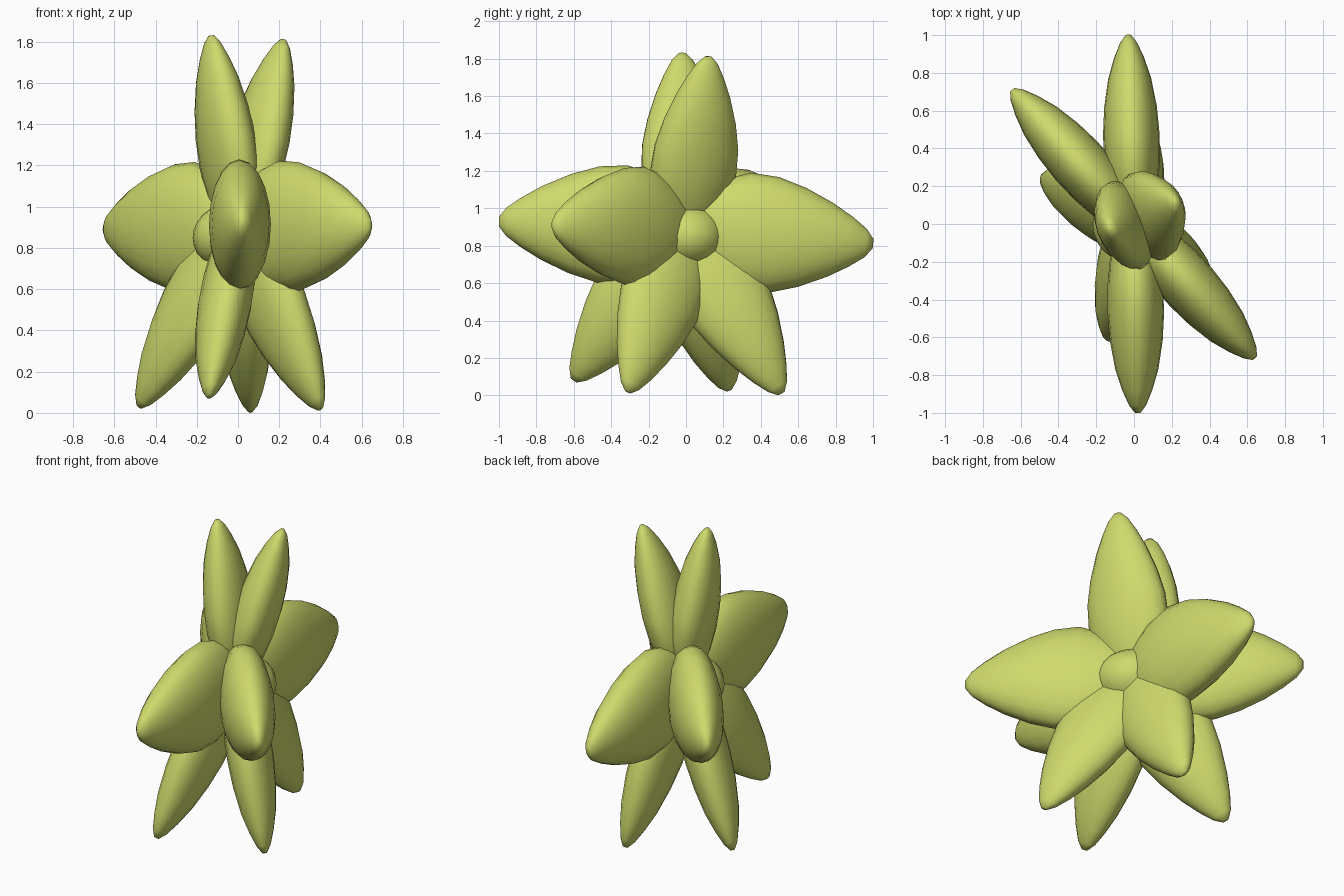
import bpy, bmesh, math
from mathutils import Vector

if "Cube" in bpy.data.objects:
    bpy.data.objects.remove(bpy.data.objects["Cube"])

leaf = bpy.data.materials.new("petal_green")
leaf.diffuse_color = (0.62, 0.70, 0.15, 1)
leaf.use_nodes = True
leaf.node_tree.nodes["Principled BSDF"].inputs["Base Color"].default_value = leaf.diffuse_color

CENTRE = Vector((0, 0, 0.90))
# position along petal, relative width, relative thickness
PROFILE = [(0, .45, .5), (.08, .64, .7), (.18, .85, .87), (.32, 1, .98), (.47, .97, 1),
           (.62, .83, .93), (.77, .62, .76), (.88, .42, .53), (.96, .24, .30), (1, .08, .10)]
SIDES = 20


def finish(bm, name):
    bmesh.ops.recalc_face_normals(bm, faces=bm.faces)
    for f in bm.faces:
        f.smooth = True
    mesh = bpy.data.meshes.new(name)
    bm.to_mesh(mesh)
    bm.free()
    mesh.materials.append(leaf)
    ob = bpy.data.objects.new(name, mesh)
    bpy.context.collection.objects.link(ob)
    return ob


def petal(name, tip, flat, width, thick):
    """Flattened, pointed petal from the centre to tip; flat = direction it faces."""
    axis = Vector(tip) - CENTRE
    side = axis.cross(Vector(flat)).normalized()
    face = side.cross(axis).normalized()
    bm = bmesh.new()
    rings = []
    for t, w, h in PROFILE:
        c = CENTRE + axis * t
        rings.append([bm.verts.new(c + side * width * w * math.cos(a) + face * thick * h * math.sin(a))
                      for a in (2 * math.pi * i / SIDES for i in range(SIDES))])
    for r, s in zip(rings, rings[1:]):
        for i in range(SIDES):
            j = (i + 1) % SIDES
            bm.faces.new((r[i], r[j], s[j], s[i]))
    bm.faces.new(rings[0])
    bm.faces.new(rings[-1])
    finish(bm, name)


# long, broad horizontal petals
WIDE = (.32, .15)
petal("front_petal", (.02, -1, .93), (1, 0, 0), *WIDE)
petal("back_petal", (-.03, 1, .81), (1, 0, 0), *WIDE)
petal("front_right_petal", (.64, -.71, .91), (.74, .67, 0), *WIDE)
petal("back_left_petal", (-.645, .71, .89), (.74, .67, 0), *WIDE)

# narrower upper and lower petals
SLIM = (.245, .128)
petal("upper_petal_left", (-.13, -.02, 1.83), (.94, .34, 0), *SLIM)
petal("upper_petal_right", (.22, .12, 1.81), (.92, .38, 0), *SLIM)
petal("lower_petal_front", (-.14, -.60, .08), (.96, .2, 0), *SLIM)
petal("lower_petal_back", (.06, .51, .01), (.96, .2, 0), *SLIM)
petal("lower_petal_right", (.40, -.31, .02), (.9, .42, 0), *SLIM)
petal("lower_petal_left", (-.48, .23, .03), (.9, .42, 0), *SLIM)

# rounded core
bm = bmesh.new()
bmesh.ops.create_uvsphere(bm, u_segments=24, v_segments=14, radius=1)
for v in bm.verts:
    v.co = Vector((v.co.x * .22, v.co.y * .21, v.co.z * .175 + .85))
finish(bm, "flower_core")
